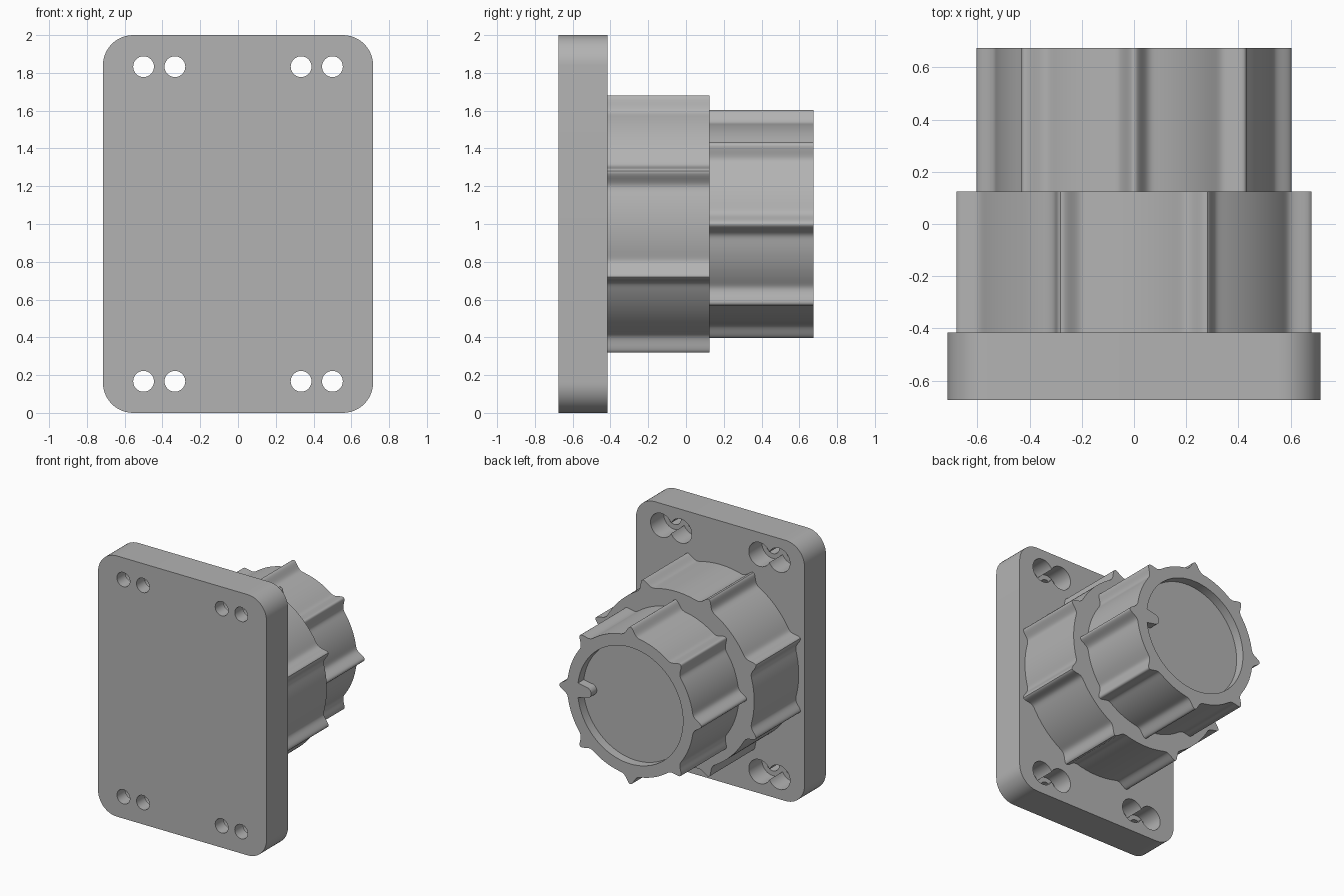
import bpy, bmesh
from math import cos, sin, pi, exp, acos, radians

if "Cube" in bpy.data.objects:
    bpy.data.objects.remove(bpy.data.objects["Cube"])

grey = bpy.data.materials.new("plain_grey")
grey.use_nodes = True
colour = (0.45, 0.45, 0.45, 1)
grey.diffuse_color = colour
grey.node_tree.nodes["Principled BSDF"].inputs["Base Color"].default_value = colour

MID = 1.0                                   # height of the knob axis
BACK, STEP, FLANGE, FRONT = 0.675, 0.125, -0.415, -0.675


def prism(name, profile, y0, y1):
    """Extrude an (x, z) outline from y0 to y1."""
    bm = bmesh.new()
    face = bm.faces.new([bm.verts.new((x, y0, z)) for x, z in profile])
    out = bmesh.ops.extrude_face_region(bm, geom=[face])["geom"]
    moved = [v for v in out if isinstance(v, bmesh.types.BMVert)]
    bmesh.ops.translate(bm, verts=moved, vec=(0, y1 - y0, 0))
    bmesh.ops.recalc_face_normals(bm, faces=bm.faces)
    mesh = bpy.data.meshes.new(name)
    bm.to_mesh(mesh)
    bm.free()
    mesh.materials.append(grey)
    obj = bpy.data.objects.new(name, mesh)
    bpy.context.collection.objects.link(obj)
    return obj


def arc(cx, cz, r, a0, a1, n):
    return [(cx + r * cos(a0 + (a1 - a0) * i / n), cz + r * sin(a0 + (a1 - a0) * i / n))
            for i in range(n + 1)]


def circle(cx, cz, r, n=48):
    return arc(cx, cz, r, 0, 2 * pi, n)[:-1]


def ribbed(tip, height, offset, ribs=8, n=576):
    """Round outline with evenly spaced soft grip ribs."""
    pts = []
    for i in range(n):
        a = 2 * pi * i / n
        pitch = 2 * pi / ribs
        off = (a - offset + pitch / 2) % pitch - pitch / 2
        r = tip - height + height * exp(-(off * tip / 0.042) ** 2)
        pts.append((r * cos(a), MID + r * sin(a)))
    return pts


def cut(obj, cutter):
    """Subtract the cutter, bake the result and discard the cutter."""
    mod = obj.modifiers.new("cut", "BOOLEAN")
    mod.operation, mod.solver, mod.object = "DIFFERENCE", "EXACT", cutter
    graph = bpy.context.evaluated_depsgraph_get()
    baked = bpy.data.meshes.new_from_object(obj.evaluated_get(graph))
    obj.modifiers.clear()
    obj.data = baked
    bpy.data.objects.remove(cutter)


# Mounting plate with rounded corners
W, R = 0.715, 0.16
outline = []
for k, (sx, sz) in enumerate([(1, 1), (-1, 1), (-1, -1), (1, -1)]):
    outline += arc(sx * (W - R), MID + sz * (MID - R), R, k * pi / 2, (k + 1) * pi / 2, 12)
plate = prism("mounting_plate", outline, FRONT, FLANGE)

# Paired screw holes, each pair sharing a double counterbore at the back
HOLE_X, HOLE_Z, HALF = 0.417, 0.833, 0.083
BORE, HOLE = 0.092, 0.055
neck = acos(HALF / BORE)
for sx in (-1, 1):
    for sz in (-1, 1):
        x, z = sx * HOLE_X, MID + sz * HOLE_Z
        lobes = arc(x + HALF, z, BORE, neck - pi, pi - neck, 32)[:-1]
        lobes += arc(x - HALF, z, BORE, neck, 2 * pi - neck, 32)[:-1]
        cut(plate, prism("bore_cutter", lobes, FLANGE - 0.16, FLANGE + 0.1))
        for side in (-HALF, HALF):
            cut(plate, prism("hole_cutter", circle(x + side, z, HOLE, 32),
                             FRONT - 0.1, FLANGE - 0.1))

# Large and small ribbed knobs, ribs staggered by half a pitch
large = prism("large_knob", ribbed(0.736, 0.07, pi / 8), FLANGE, STEP)
small = prism("small_knob", ribbed(0.603, 0.068, 0), STEP, BACK)

# Shallow dish in the small knob, with a rounded locating tab
DISH, DEPTH, TAB = 0.447, 0.07, 0.042
cut(small, prism("dish_cutter", circle(0, MID, DISH, 96), BACK - DEPTH, BACK + 0.1))
tab_outline = arc(0.375, MID, TAB, pi / 2, 3 * pi / 2, 16)
tab_outline += [(DISH + 0.01, MID - TAB - 0.015), (DISH + 0.01, MID + TAB + 0.015)]
tab = prism("locating_tab", tab_outline, BACK - DEPTH, BACK)

# Smooth curved walls while keeping crisp rims
for obj in (plate, large, small, tab):
    bpy.ops.object.select_all(action="DESELECT")
    obj.select_set(True)
    bpy.context.view_layer.objects.active = obj
    bpy.ops.object.shade_smooth_by_angle(angle=radians(30))
